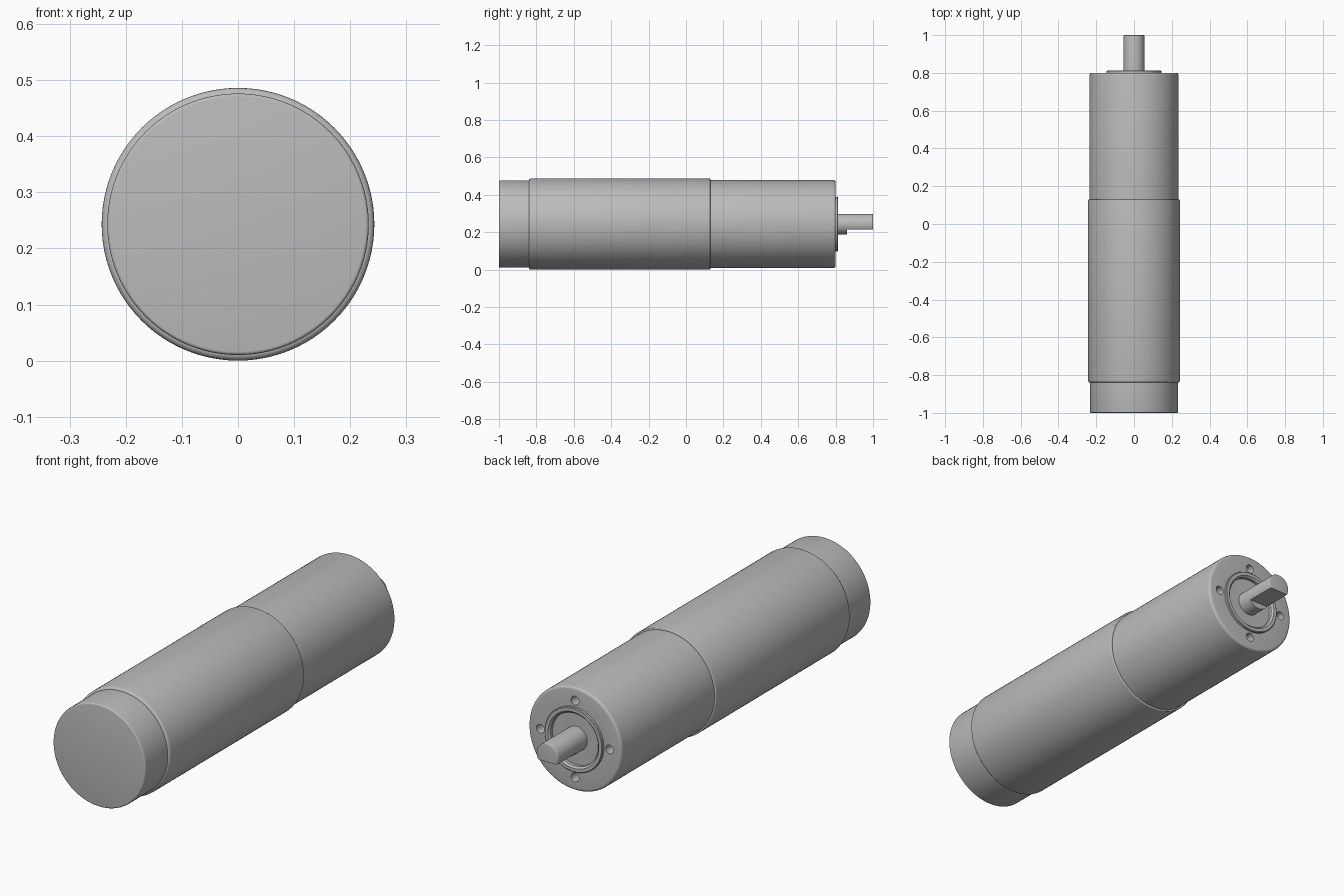
import bpy, bmesh, math
from mathutils import Matrix, Vector

old = bpy.data.objects.get("Cube")
if old:
    bpy.data.objects.remove(old)

AXIS_Z = 0.243
SEGMENTS = 96

metal = bpy.data.materials.new("plain grey")
metal.use_nodes = True
grey = (0.5, 0.5, 0.5, 1)
metal.diffuse_color = grey
metal.node_tree.nodes["Principled BSDF"].inputs["Base Color"].default_value = grey


def add_object(name, bm):
    bmesh.ops.recalc_face_normals(bm, faces=bm.faces)
    mesh = bpy.data.meshes.new(name)
    bm.to_mesh(mesh)
    bm.free()
    obj = bpy.data.objects.new(name, mesh)
    obj.location.z = AXIS_Z
    mesh.materials.append(metal)
    bpy.context.collection.objects.link(obj)
    return obj


def lathe(name, profile, segments=SEGMENTS):
    """Revolve (radius, y) points about the y axis; radius 0 closes an end."""
    bm = bmesh.new()
    verts = [bm.verts.new((r, y, 0)) for r, y in profile]
    edges = [bm.edges.new(pair) for pair in zip(verts, verts[1:])]
    bmesh.ops.spin(bm, geom=verts + edges, cent=(0, 0, 0), axis=(0, 1, 0),
                   angle=math.tau, steps=segments)
    bmesh.ops.remove_doubles(bm, verts=bm.verts, dist=1e-5)
    return add_object(name, bm)


def fillet(radius, y, size, direction):
    """Quarter-round points at an outer rim, from the side wall to the end face."""
    steps = [math.pi / 2 * i / 4 for i in range(5)]
    pts = [(radius - size + size * math.cos(a),
            y + direction * size * (math.sin(a) - 1)) for a in steps]
    return pts if direction > 0 else pts[::-1]


def cut(target, cutter):
    mod = target.modifiers.new("cut", "BOOLEAN")
    mod.object = cutter
    mod.solver = "EXACT"
    select(target)
    bpy.ops.object.modifier_apply(modifier=mod.name)
    bpy.data.objects.remove(cutter)


def select(obj):
    bpy.ops.object.select_all(action="DESELECT")
    obj.select_set(True)
    bpy.context.view_layer.objects.active = obj


# Encoder cover at the front
cover = lathe("rear_cover", [(0, -1)] + fillet(0.233, -1, 0.006, -1)
              + [(0.233, -0.82), (0, -0.82)])

# Wider motor housing
housing = lathe("motor_housing", [(0, -0.84)] + fillet(0.243, -0.84, 0.012, -1)
                + fillet(0.243, 0.13, 0.004, 1) + [(0, 0.13)])

# Gearbox with raised pilot ring and recessed face
gearbox = lathe("gearbox", [(0, 0.11), (0.235, 0.11)]
                + fillet(0.235, 0.80, 0.012, 1)
                + [(0.146, 0.80), (0.146, 0.809), (0.143, 0.812), (0.128, 0.812),
                   (0.12, 0.804), (0.12, 0.79), (0, 0.79)])

# Four blind mounting holes
for i in range(4):
    angle = i * math.pi / 2
    hole = lathe("hole_cutter", [(0, 0.75), (0.02, 0.75), (0.02, 0.85), (0, 0.85)], 24)
    hole.location += Vector((math.cos(angle), 0, math.sin(angle))) * 0.175
    bpy.context.view_layer.update()
    cut(gearbox, hole)

# Output shaft with a flat on its underside
shaft = lathe("output_shaft", [(0, 0.77), (0.055, 0.77)]
              + fillet(0.055, 1, 0.004, 1) + [(0, 1)], 64)
bm = bmesh.new()
bmesh.ops.create_cube(bm, size=0.2, matrix=Matrix.Translation((0, 0.96, -0.128)))
flat = add_object("flat_cutter", bm)
bpy.context.view_layer.update()
cut(shaft, flat)

for obj in (cover, housing, gearbox, shaft):
    select(obj)
    bpy.ops.object.shade_smooth_by_angle(angle=math.radians(35))
